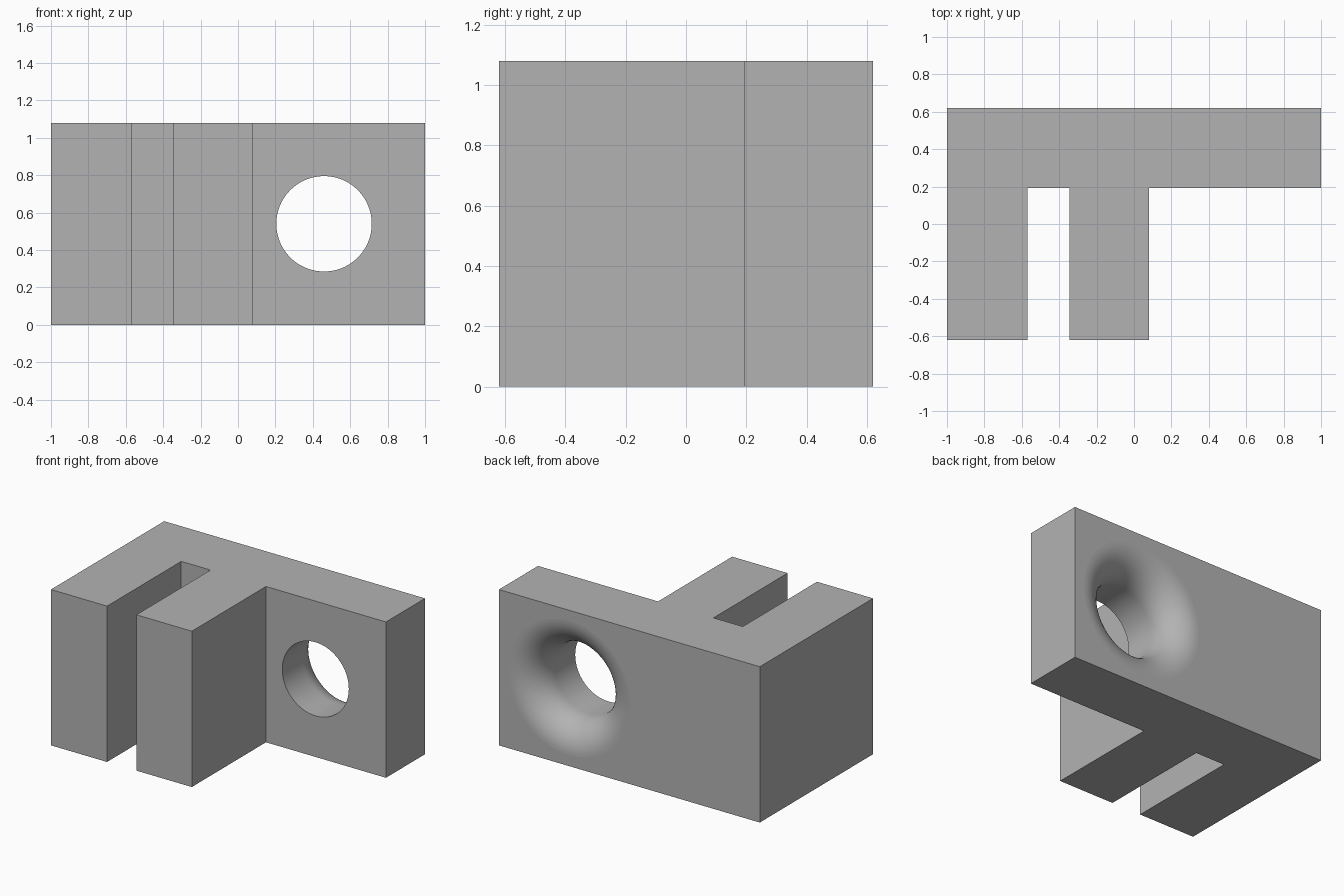
import bpy, bmesh
from math import pi, sin, cos
from mathutils import Matrix, Vector

cube = bpy.data.objects.get("Cube")
if cube:
    bpy.data.objects.remove(cube, do_unlink=True)

grey = bpy.data.materials.new("plain grey")
grey.use_nodes = True
colour = (0.45, 0.45, 0.45, 1)
grey.diffuse_color = colour
grey.node_tree.nodes["Principled BSDF"].inputs["Base Color"].default_value = colour

HEIGHT, BACK, INNER = 1.08, 0.62, 0.192
HOLE_X, HOLE_Z, HOLE_R, FILLET = 0.46, 0.54, 0.255, 0.21


def finish(bm, name):
    bmesh.ops.recalc_face_normals(bm, faces=bm.faces)
    mesh = bpy.data.meshes.new(name)
    bm.to_mesh(mesh)
    bm.free()
    mesh.materials.append(grey)
    obj = bpy.data.objects.new(name, mesh)
    bpy.context.collection.objects.link(obj)
    return obj


# Bracket body: a plate with two legs, extruded upward from its plan outline
outline = [(-1, -BACK), (-0.57, -BACK), (-0.57, INNER), (-0.345, INNER),
           (-0.345, -BACK), (0.08, -BACK), (0.08, INNER), (1, INNER),
           (1, BACK), (-1, BACK)]
bm = bmesh.new()
base = bm.faces.new([bm.verts.new((x, y, 0)) for x, y in outline])
top = bmesh.ops.extrude_face_region(bm, geom=[base])["geom"]
bmesh.ops.translate(bm, vec=(0, 0, HEIGHT),
                    verts=[v for v in top if isinstance(v, bmesh.types.BMVert)])
body = finish(bm, "bracket_body")

# Hole cutter: a straight bore flaring into a rounded mouth at the back
steps, sides = 16, 96
profile = [(0, INNER - 0.1), (HOLE_R, INNER - 0.1)]
for i in range(steps + 1):
    a = pi / 2 * i / steps
    profile.append((HOLE_R + FILLET * (1 - cos(a)), BACK - FILLET + FILLET * sin(a)))
profile += [(HOLE_R + FILLET, BACK + 0.1), (0, BACK + 0.1)]
bm = bmesh.new()
points = [bm.verts.new((HOLE_X + r, y, HOLE_Z)) for r, y in profile]
edges = [bm.edges.new(pair) for pair in zip(points, points[1:])]
bmesh.ops.spin(bm, geom=points + edges, cent=(HOLE_X, 0, HOLE_Z), axis=(0, 1, 0),
               angle=2 * pi, steps=sides)
bmesh.ops.remove_doubles(bm, verts=bm.verts, dist=0.0001)
for face in bm.faces:
    face.smooth = True
cutter = finish(bm, "hole_cutter")
cutter.hide_render = True

# Cut the hole; its walls stay smooth while the body faces stay flat
cut = body.modifiers.new("hole", "BOOLEAN")
cut.operation = "DIFFERENCE"
cut.solver = "EXACT"
cut.object = cutter
bpy.context.view_layer.objects.active = body
bpy.ops.object.modifier_apply(modifier=cut.name)
bpy.data.objects.remove(cutter, do_unlink=True)
